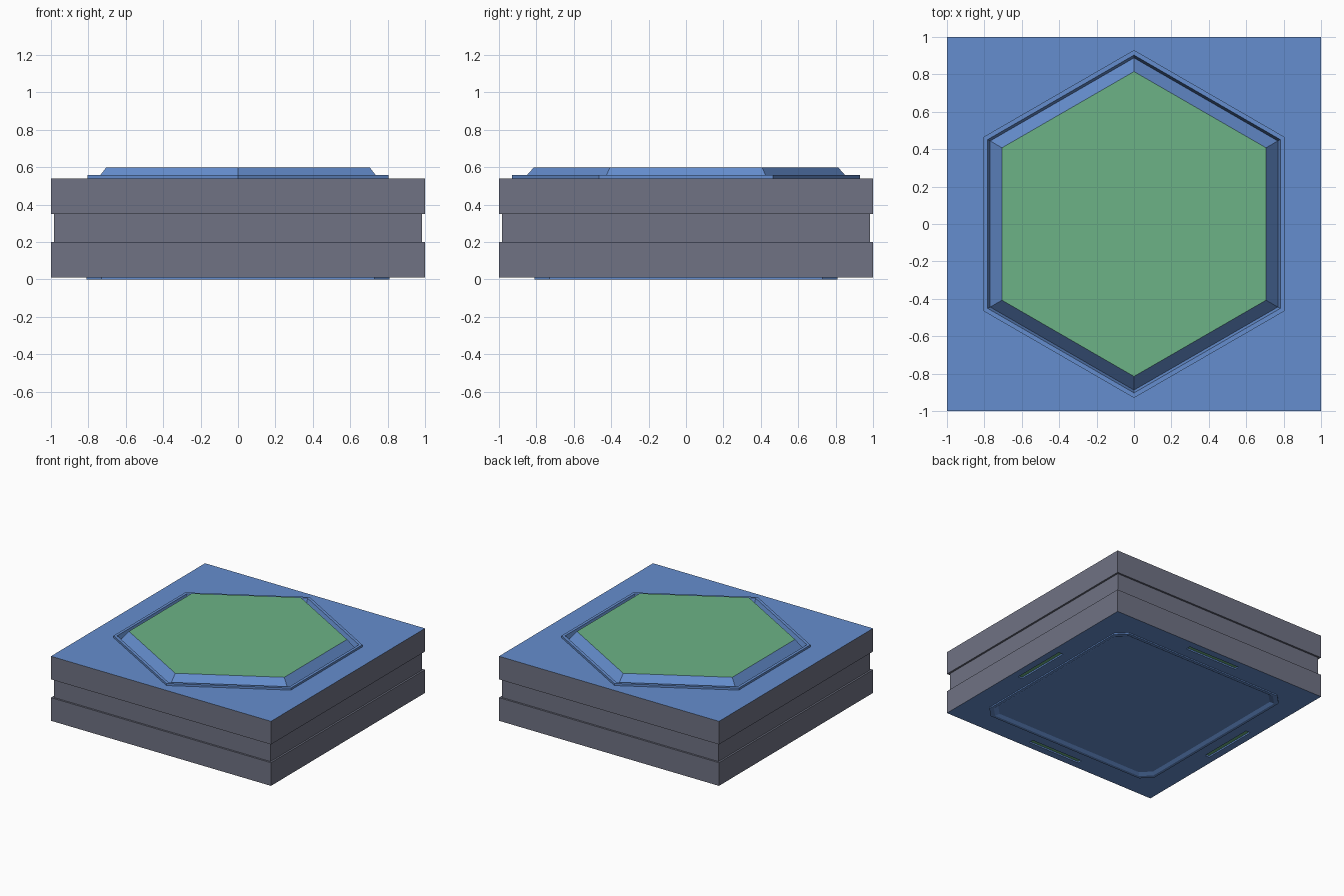
import bpy, bmesh, math

if "Cube" in bpy.data.objects:
    bpy.data.objects.remove(bpy.data.objects["Cube"])


def material(name, color):
    m = bpy.data.materials.new(name)
    m.diffuse_color = color
    m.use_nodes = True
    m.node_tree.nodes["Principled BSDF"].inputs["Base Color"].default_value = m.diffuse_color
    return m


BLUE = material("blue", (0.13, 0.27, 0.62, 1))
GREEN = material("green", (0.15, 0.45, 0.24, 1))
GREY = material("grey", (0.16, 0.17, 0.23, 1))


def rect(hx, hy, cx=0, cy=0):
    return [(cx - hx, cy - hy), (cx + hx, cy - hy), (cx + hx, cy + hy), (cx - hx, cy + hy)]


def hexagon(r):
    return [(r * math.cos(math.radians(30 + 60 * i)), r * math.sin(math.radians(30 + 60 * i)))
            for i in range(6)]


def clipped(h):
    c = h * 0.9
    return [(-c, -h), (c, -h), (h, -c), (h, c), (c, h), (-c, h), (-h, c), (-h, -c)]


def loft(bm, rings, start_cap=True, side=0, cap=0):
    """Skin a stack of (outline, z) rings and cap the ends."""
    loops = [[bm.verts.new((x, y, z)) for x, y in pts] for pts, z in rings]
    n = len(loops[0])
    for a, b in zip(loops, loops[1:]):
        for i in range(n):
            j = (i + 1) % n
            bm.faces.new((a[i], a[j], b[j], b[i])).material_index = side
    bm.faces.new(loops[-1]).material_index = cap
    if start_cap:
        bm.faces.new(loops[0][::-1]).material_index = cap


def finish(name, bm, mats):
    me = bpy.data.meshes.new(name)
    bm.to_mesh(me)
    bm.free()
    for m in mats:
        me.materials.append(m)
    ob = bpy.data.objects.new(name, me)
    bpy.context.collection.objects.link(ob)
    return ob


# Slab with a shallow band around the sides
bm = bmesh.new()
loft(bm, [(rect(1, 1), 0.01), (rect(1, 1), 0.2), (rect(.985, .985), 0.2),
          (rect(.985, .985), 0.35), (rect(1, 1), 0.35), (rect(1, 1), 0.54)], cap=1)
body = finish("body", bm, [GREY, BLUE])

# Cutter: hexagon seat on top, panel recess and four slots underneath
slots = [rect(.24, .02, 0, s * .92) for s in (-1, 1)] + [rect(.02, .24, s * .92, 0) for s in (-1, 1)]
bm = bmesh.new()
loft(bm, [(hexagon(.915), 0.50), (hexagon(.915), 0.7)])
loft(bm, [(clipped(.795), -0.1), (clipped(.795), 0.04)])
for s in slots:
    loft(bm, [(s, -0.1), (s, 0.03)])
cutter = finish("recess_cutter", bm, [BLUE])
cutter.hide_render = True
cutter.display_type = 'WIRE'
cut = body.modifiers.new("recesses", 'BOOLEAN')
cut.operation = 'DIFFERENCE'
cut.solver = 'EXACT'
cut.object = cutter
# Bake the cut so the helper can go
bpy.context.view_layer.update()
baked = bpy.data.meshes.new_from_object(body.evaluated_get(bpy.context.evaluated_depsgraph_get()))
body.modifiers.clear()
body.data = baked
bpy.data.objects.remove(cutter)

# Raised hexagon: rim, narrow groove, sloped sides, green top
bm = bmesh.new()
loft(bm, [(hexagon(.93), 0.54), (hexagon(.93), 0.557), (hexagon(.903), 0.557),
          (hexagon(.888), 0.515), (hexagon(.815), 0.597)], start_cap=False, cap=1)
finish("hexagon_pad", bm, [BLUE, GREEN])

# Underside rim with a shallow recessed panel
bm = bmesh.new()
loft(bm, [(clipped(h)[::-1], z) for h, z in
          ((.81, 0.01), (.81, 0), (.785, 0), (.76, 0.015))], start_cap=False)
finish("bottom_rim", bm, [BLUE])

# Green strips at the bottom of the slots
bm = bmesh.new()
for s in slots:
    loft(bm, [(s, 0.022), (s, 0.03)])
finish("slot_strips", bm, [GREEN])
